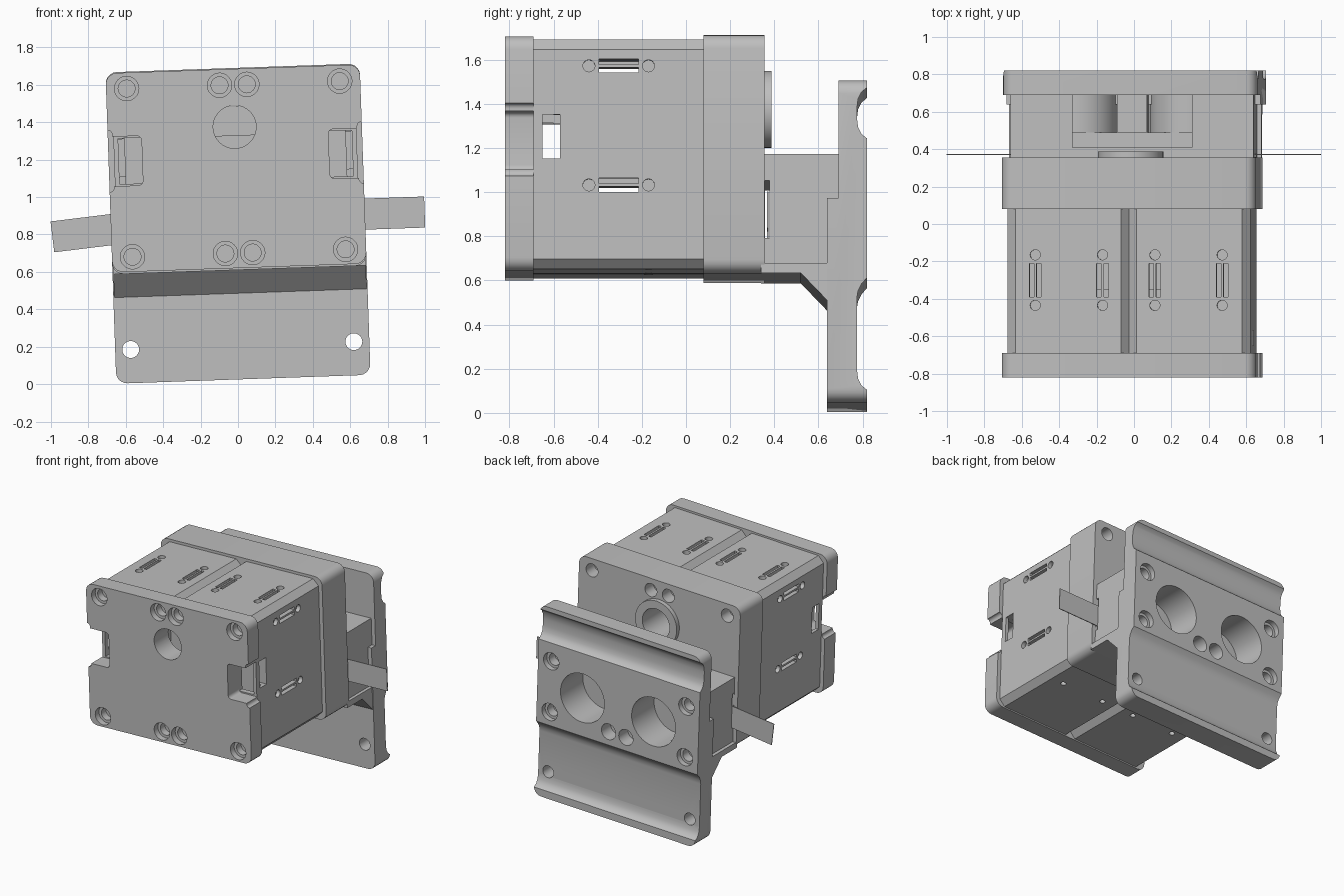
import bpy, bmesh, math
from mathutils import Matrix, Vector

if "Cube" in bpy.data.objects:
    bpy.data.objects.remove(bpy.data.objects["Cube"])

grey = bpy.data.materials.new("plain_grey")
grey.use_nodes = True
grey.diffuse_color = (0.52, 0.52, 0.52, 1)
grey.node_tree.nodes["Principled BSDF"].inputs["Base Color"].default_value = (0.52, 0.52, 0.52, 1)
parts = []


def finish(bm, name):
    bmesh.ops.recalc_face_normals(bm, faces=bm.faces)
    mesh = bpy.data.meshes.new(name)
    bm.to_mesh(mesh)
    bm.free()
    mesh.materials.append(grey)
    ob = bpy.data.objects.new(name, mesh)
    bpy.context.collection.objects.link(ob)
    parts.append(ob)
    return ob


def box(name, x, y, z, radius=0, segments=5):
    """Box from three ranges; edges along y are rounded by radius."""
    bm = bmesh.new()
    bmesh.ops.create_cube(bm, size=1)
    for v in bm.verts:
        v.co = Vector([(r[0] + r[1]) / 2 + c * (r[1] - r[0]) for c, r in zip(v.co, (x, y, z))])
    if radius:
        edges = [e for e in bm.edges if abs(e.verts[0].co.y - e.verts[1].co.y) > 1e-5]
        bmesh.ops.bevel(bm, geom=edges, offset=radius, segments=segments, profile=0.5, affect='EDGES')
    return finish(bm, name)


def rod(name, centre, radius, length, axis='Y'):
    bm = bmesh.new()
    bmesh.ops.create_cone(bm, cap_ends=True, segments=40, radius1=radius, radius2=radius, depth=length)
    turn = {'X': Matrix.Rotation(math.pi / 2, 4, 'Y'), 'Y': Matrix.Rotation(math.pi / 2, 4, 'X'),
            'Z': Matrix.Identity(4)}[axis]
    bm.transform(Matrix.Translation(centre) @ turn)
    return finish(bm, name)


def extrude(name, profile, half):
    """Extrude a y-z profile along x."""
    bm = bmesh.new()
    face = bm.faces.new([bm.verts.new((-half, y, z)) for y, z in profile])
    new = bmesh.ops.extrude_face_region(bm, geom=[face])["geom"]
    bmesh.ops.translate(bm, verts=[g for g in new if isinstance(g, bmesh.types.BMVert)], vec=(2 * half, 0, 0))
    return finish(bm, name)


def combine(ob, tool, operation='DIFFERENCE'):
    tool.hide_render = True
    mod = ob.modifiers.new("cut", 'BOOLEAN')
    mod.operation, mod.solver, mod.object = operation, 'EXACT', tool
    bpy.context.view_layer.objects.active = ob
    bpy.ops.object.modifier_apply(modifier=mod.name)
    parts.remove(tool)
    bpy.data.objects.remove(tool)


def cut_box(ob, x, y, z, radius=0):
    combine(ob, box("cutter", x, y, z, radius))


def cut_rod(ob, centre, radius, length, axis='Y'):
    combine(ob, rod("cutter", centre, radius, length, axis))


def span(side, a, b):
    return sorted((side * a, side * b))


screw_x = (-0.57, -0.073, 0.073, 0.57)

# Front plate with counterbored screws, shaft hole and side notches
front = box("front_plate", (-0.68, 0.68), (-0.82, -0.69), (0.62, 1.685), 0.06)
for side in (-1, 1):
    cut_box(front, span(side, 0.50, 0.80), (-0.9, -0.6), (1.08, 1.345), 0.025)
    cut_box(front, span(side, 0.655, 0.80), (-0.9, -0.6), (1.05, 1.38), 0.024)
cut_rod(front, (0, -0.75, 1.375), 0.115, 0.3)
for x in screw_x:
    for z in (0.70, 1.60):
        cut_rod(front, (x, -0.82, z), 0.065, 0.09)
        cut_rod(front, (x, -0.80, z), 0.045, 0.16)

# Hollow main body with chamfered edges and centre grooves
body = box("main_body", (-0.65, 0.65), (-0.69, 0.08), (0.63, 1.67), 0.045, 1)
cut_box(body, (-0.59, 0.59), (-0.65, 0.04), (0.69, 1.61))
cut_rod(body, (0, -0.3, 1.375), 0.115, 1)
for z in (0.63, 1.67):
    groove = box("cutter", (-0.03, 0.03), (-0.7, 0.1), (-0.03, 0.03))
    groove.data.transform(Matrix.Translation((0, 0, z)) @ Matrix.Rotation(math.pi / 4, 4, 'Y'))
    combine(body, groove)

# Side windows, vents and small holes
for side in (-1, 1):
    cut_box(body, span(side, 0.50, 0.625), (-0.7, -0.6), (1.09, 1.335))
    cut_box(body, span(side, 0.55, 0.70), (-0.65, -0.57), (1.13, 1.33))
    for z in (1.01, 1.55):
        for dz in (-0.019, 0.019):
            cut_box(body, span(side, 0.55, 0.70), (-0.395, -0.215), (z + dz - 0.012, z + dz + 0.012))
        for y in (-0.44, -0.17):
            cut_rod(body, (side * 0.65, y, z), 0.027, 0.06, 'X')
for x in (-0.50, -0.14, 0.14, 0.50):
    for dx in (-0.019, 0.019):
        cut_box(body, (x + dx - 0.012, x + dx + 0.012), (-0.39, -0.21), (1.55, 1.70))
    for y in (-0.435, -0.165):
        cut_rod(body, (x, y, 1.67), 0.027, 0.06, 'Z')
    cut_rod(body, (x, -0.17, 0.63), 0.02, 0.06, 'Z')

# Ledge seen inside the shaft hole
box("inner_ledge", (-0.2, 0.2), (-0.35, 0.0), (1.22, 1.33))

# Middle plate and its raised ring
middle = box("middle_plate", (-0.68, 0.68), (0.08, 0.355), (0.61, 1.69), 0.06)
ring = rod("shaft_ring", (0, 0.37, 1.375), 0.175, 0.036)
for ob in (middle, ring):
    cut_rod(ob, (0, 0.2, 1.375), 0.115, 0.6)
for x in screw_x:
    cut_rod(middle, (x, 0.355, 1.60), 0.05, 0.2)

# Rear block with top recesses and a strap slot
block = box("rear_block", (-0.65, 0.65), (0.35, 0.70), (0.64, 1.15))
cut_box(block, (-0.32, 0.32), (0.41, 0.49), (1.08, 1.3))
for side in (-1, 1):
    cut_box(block, span(side, 0.08, 0.32), (0.49, 0.69), (0.88, 1.3))
cut_box(block, (-0.7, 0.7), (0.357, 0.378), (0.77, 1.03))
extrude("under_gusset", [(0.34, 0.61), (0.52, 0.61), (0.65, 0.475), (0.69, 0.475),
                         (0.69, 0.655), (0.34, 0.655)], 0.675)

# Rear rail plate with two long grooves and rounded corners
rail = extrude("rear_rail_plate", [
    (0.64, 0.025), (0.82, 0.025), (0.82, 0.08), (0.795, 0.10), (0.78, 0.13), (0.775, 0.17),
    (0.775, 0.50), (0.78, 0.53), (0.795, 0.56), (0.82, 0.588), (0.82, 1.22), (0.795, 1.24),
    (0.78, 1.27), (0.775, 1.31), (0.775, 1.36), (0.78, 1.40), (0.795, 1.43), (0.82, 1.45),
    (0.82, 1.485), (0.69, 1.485), (0.69, 0.95), (0.64, 0.95)], 0.69)
combine(rail, box("trim", (-0.68, 0.68), (0.5, 0.9), (0.025, 1.485), 0.06), 'INTERSECT')
for side in (-1, 1):
    housing = rod("round_housing", (side * 0.3, 0.59, 0.88), 0.215, 0.2)
    for ob in (rail, block, housing):
        cut_rod(ob, (side * 0.3, 0.75, 0.88), 0.185, 0.4)
    cut_rod(block, (side * 0.27, 0.55, 0.86), 0.045, 0.2)
    cut_rod(rail, (side * 0.597, 0.7, 0.205), 0.045, 0.4)
    for z in (0.69, 1.08):
        cut_rod(rail, (side * 0.57, 0.82, z), 0.065, 0.08)
        cut_rod(rail, (side * 0.57, 0.80, z), 0.045, 0.18)
    cut_rod(rail, (side * 0.073, 0.80, 0.69), 0.06, 0.18)

# Tilt the whole assembly slightly
tilt = Matrix.Rotation(math.radians(-2), 4, 'Y') @ Matrix.Translation((0.03, 0, 0))
for ob in parts:
    ob.data.transform(tilt)

# Thin straps leaving the slot on both sides
for name, x, z, length, angle in (("right_strap", -0.774, 0.814, 0.44, -7),
                                  ("left_strap", 0.798, 0.913, 0.40, -2)):
    strap = box(name, (-length / 2, length / 2), (0.368, 0.374), (-0.083, 0.083))
    strap.data.transform(Matrix.Translation((x, 0, z)) @ Matrix.Rotation(math.radians(angle), 4, 'Y'))

# Smooth shading on curved faces only
bpy.ops.object.select_all(action='DESELECT')
for ob in parts:
    ob.select_set(True)
bpy.context.view_layer.objects.active = parts[0]
bpy.ops.object.shade_smooth_by_angle(angle=math.radians(30))
